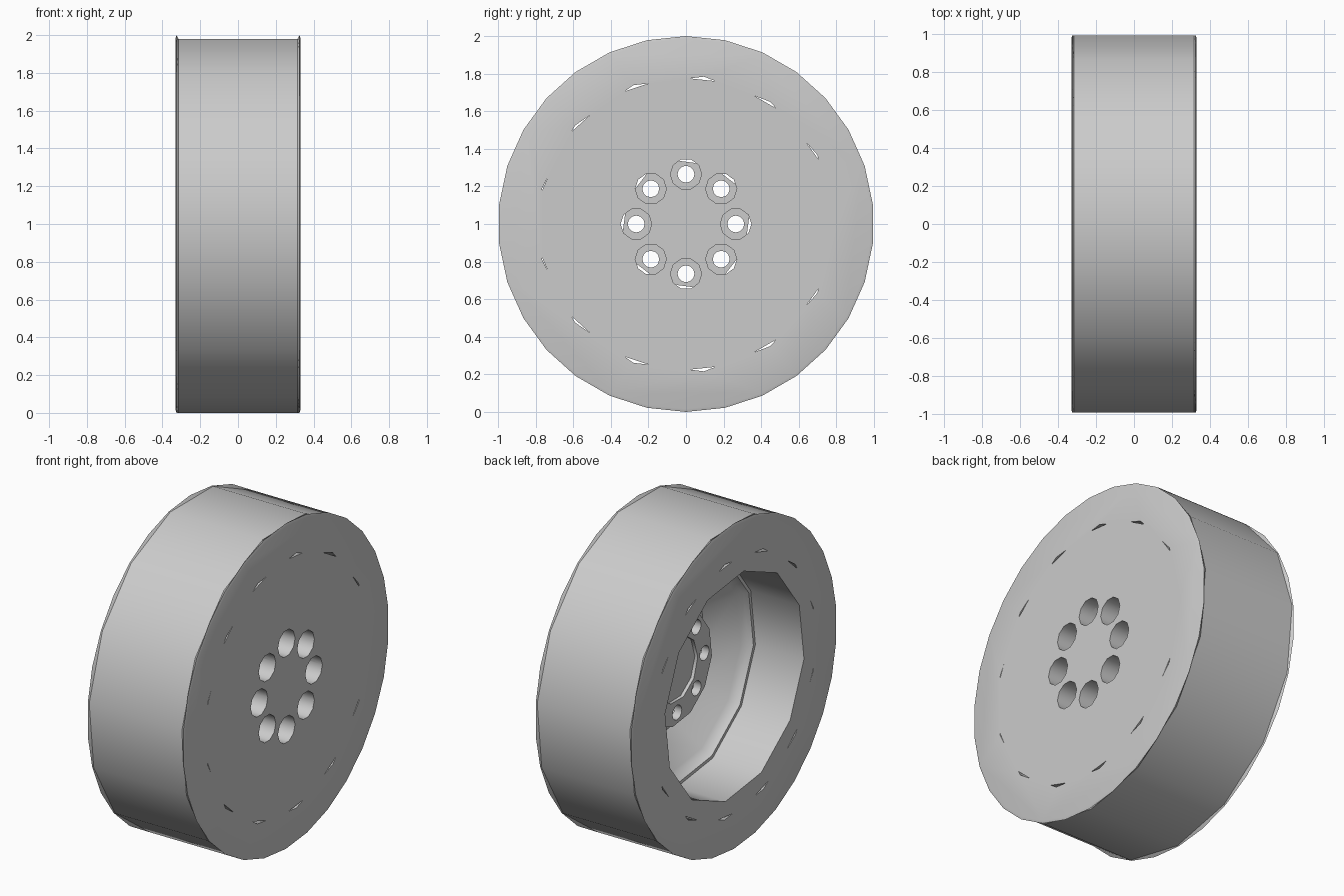
import bpy
import bmesh
from math import cos, sin, pi, radians

cube = bpy.data.objects.get("Cube")
if cube:
    bpy.data.objects.remove(cube)

grey = bpy.data.materials.new("plain_grey")
grey.use_nodes = True
colour = (0.6, 0.6, 0.6, 1)
grey.diffuse_color = colour
grey.node_tree.nodes["Principled BSDF"].inputs["Base Color"].default_value = colour

HALF = 0.33     # half width of the wheel
SEAT = 0.79     # radius where tyre and rim meet


def revolve(name, profile, sides, phase=0.0, centre=(0, 1), dent=()):
    """Closed solid turned around the x axis; dent lists the rings with flattened odd corners."""
    bm = bmesh.new()
    rings = []
    for k, (x, r) in enumerate(profile):
        ring = []
        for i in range(sides):
            a = phase + 2 * pi * i / sides
            rad = r * cos(2 * pi / sides) if k in dent and i % 2 else r
            ring.append(bm.verts.new((x, centre[0] + rad * cos(a), centre[1] + rad * sin(a))))
        rings.append(ring)
    for lower, upper in zip(rings, rings[1:]):
        for i in range(sides):
            j = (i + 1) % sides
            bm.faces.new((lower[i], lower[j], upper[j], upper[i]))
    bm.faces.new(rings[0])
    bm.faces.new(rings[-1])
    bmesh.ops.recalc_face_normals(bm, faces=bm.faces)
    mesh = bpy.data.meshes.new(name)
    bm.to_mesh(mesh)
    bm.free()
    mesh.materials.append(grey)
    obj = bpy.data.objects.new(name, mesh)
    bpy.context.collection.objects.link(obj)
    return obj


def activate(obj):
    bpy.ops.object.select_all(action='DESELECT')
    obj.select_set(True)
    bpy.context.view_layer.objects.active = obj


def cut(obj, cutter):
    cutter.hide_render = True
    mod = obj.modifiers.new("cut", 'BOOLEAN')
    mod.operation = 'DIFFERENCE'
    mod.solver = 'EXACT'
    mod.object = cutter
    activate(obj)
    bpy.ops.object.modifier_apply(modifier=mod.name)
    bpy.data.objects.remove(cutter)


# Tyre: coarse tread between two finer lips, with a many-sided opening
tyre = revolve("tyre", [(-HALF, 0.985), (-0.325, 1), (-0.315, 1),
                        (0.315, 1), (0.325, 1), (HALF, 0.985)],
               30, phase=-pi / 2, dent=(2, 3))
cut(tyre, revolve("tyre_opening", [(-0.5, SEAT), (0.5, SEAT)], 13))

# Rim: solid drum, hollowed from the inner side
rim = revolve("rim", [(-HALF, SEAT), (HALF, SEAT)], 15)
cut(rim, revolve("barrel_cavity", [(-0.5, 0.68), (0, 0.68), (0, 0.66), (0.03, 0.65),
                                   (0.06, 0.62), (0.19, 0.46)],
                 12, phase=radians(7.5)))

# Hub: raised plate with a shallow central recess
hub = revolve("hub", [(0.06, 0.34), (0.25, 0.34)], 12, phase=radians(7.5))
cut(hub, revolve("hub_recess", [(0, 0.2), (0.08, 0.2)], 10))

# Eight bolt holes, wide from the outside and narrow through the hub
for i in range(8):
    a = i * pi / 4
    spot = (0.265 * cos(a), 1 + 0.265 * sin(a))
    for part in (rim, hub):
        cut(part, revolve("wide_bore", [(0.11, 0.083), (0.5, 0.083)], 10, centre=spot))
    cut(hub, revolve("narrow_bore", [(-0.1, 0.045), (0.2, 0.045)], 12, centre=spot))

for part in (tyre, rim, hub):
    activate(part)
    bpy.ops.object.shade_smooth_by_angle(angle=radians(38))
